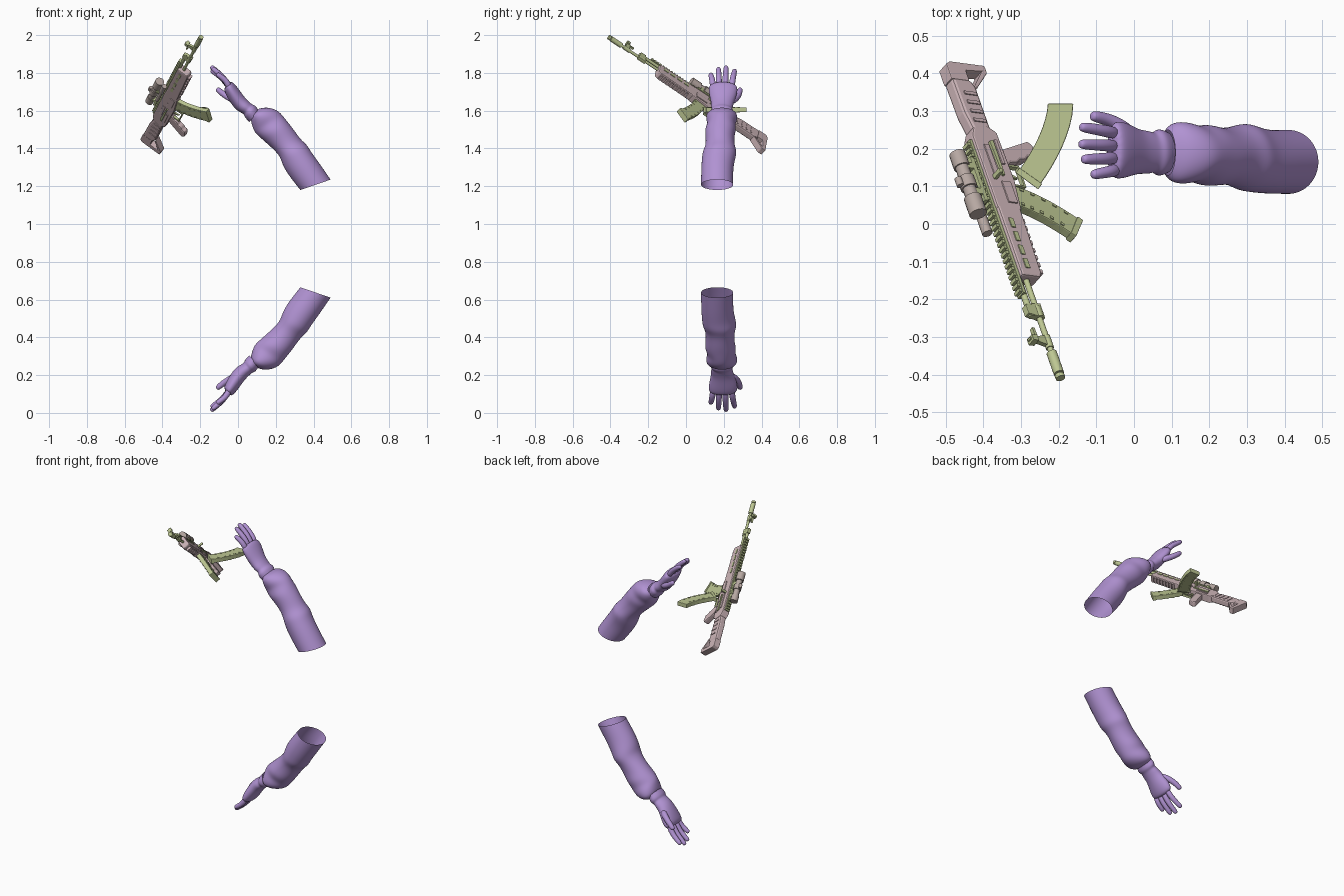
import bpy, bmesh, math
from mathutils import Matrix, Vector

cube = bpy.data.objects.get("Cube")
if cube:
    bpy.data.objects.remove(cube, do_unlink=True)


def material(name, rgb):
    m = bpy.data.materials.new(name)
    m.use_nodes = True
    m.diffuse_color = (*rgb, 1)
    m.node_tree.nodes["Principled BSDF"].inputs["Base Color"].default_value = (*rgb, 1)
    return m


PURPLE = material("soft purple", (.44, .29, .65))
PINK = material("dusty pink", (.62, .47, .49))
GREEN = material("pale olive", (.51, .57, .29))
BEIGE = material("warm beige", (.47, .39, .36))
MID = .9225    # height of the mirror plane between the two arms


def finish(bm, name, mat, matrix=None):
    bmesh.ops.recalc_face_normals(bm, faces=bm.faces)
    mesh = bpy.data.meshes.new(name)
    bm.to_mesh(mesh)
    bm.free()
    mesh.materials.append(mat)
    ob = bpy.data.objects.new(name, mesh)
    bpy.context.collection.objects.link(ob)
    if matrix:
        ob.matrix_world = matrix
    return ob


def skin(bm, rings, cap_start, cap_end):
    """Bridge rings of points with quads."""
    loops = [[bm.verts.new(p) for p in ring] for ring in rings]
    n = len(loops[0])
    for a, b in zip(loops, loops[1:]):
        for i in range(n):
            bm.faces.new((a[i], a[(i + 1) % n], b[(i + 1) % n], b[i])).smooth = True
    if cap_start:
        bm.faces.new(loops[0])
    if cap_end:
        bm.faces.new(loops[-1])


def mirrored_pair(bm, name):
    """Soft shape repeated below the mirror plane."""
    bmesh.ops.translate(bm, verts=bm.verts, vec=(0, 0, -MID))
    ob = finish(bm, name, PURPLE, Matrix.Translation((0, 0, MID)))
    mir = ob.modifiers.new("mirror", 'MIRROR')
    mir.use_axis = (False, False, True)
    mir.use_mirror_merge = False
    sub = ob.modifiers.new("smooth", 'SUBSURF')
    sub.levels = sub.render_levels = 2


def oval_limb(name, stations, fold, cap_end):
    """Stations: upper edge x z, lower edge x z, y range."""
    rings, n = [], 20
    for k, (xu, zu, xl, zl, y0, y1) in enumerate(stations):
        ring = []
        for i in range(n):
            t = math.tau * i / n
            w = fold if 0 < k < len(stations) - 1 else 0
            s = 1.015 + w * math.sin(2 * t + 1.9 * k) + w * math.sin(3 * t - 1.3 * k)
            c = math.cos(t) * s / 2
            ring.append(((xu + xl) / 2 + c * (xu - xl), (y0 + y1) / 2 + math.sin(t) * s * (y1 - y0) / 2,
                         (zu + zl) / 2 + c * (zu - zl)))
        rings.append(ring)
    bm = bmesh.new()
    skin(bm, rings, False, cap_end)
    mirrored_pair(bm, name)


# Sleeves with bunched cloth
oval_limb("sleeves", [
    (.49, 1.235, .33, 1.18, .08, .25), (.425, 1.33, .265, 1.265, .08, .25),
    (.385, 1.385, .235, 1.315, .085, .26), (.365, 1.42, .225, 1.35, .088, .267),
    (.33, 1.445, .2, 1.385, .105, .258), (.295, 1.5, .15, 1.43, .105, .255),
    (.265, 1.54, .115, 1.46, .1, .265), (.235, 1.575, .09, 1.485, .115, .258),
    (.205, 1.605, .078, 1.51, .105, .272), (.15, 1.62, .067, 1.545, .11, .27),
    (.11, 1.61, .07, 1.56, .13, .25)], .014, False)

# Gloves: cuff, wrist and palm
oval_limb("gloves", [
    (.11, 1.6, .06, 1.54, .135, .245), (.092, 1.628, .035, 1.565, .125, .255),
    (.075, 1.632, .033, 1.58, .14, .24), (.06, 1.645, .015, 1.59, .132, .248),
    (.035, 1.67, -.012, 1.605, .135, .25), (.008, 1.708, -.042, 1.645, .125, .267),
    (-.02, 1.745, -.067, 1.69, .119, .275), (-.042, 1.758, -.077, 1.72, .125, .262)], 0, True)


def finger(bm, points, r):
    pts = [Vector(p) for p in points]
    tip = (pts[-1] - pts[-2]).normalized() * r * .6
    pts.append(pts[-1] + tip)
    rings = []
    for i, p in enumerate(pts):
        d = (pts[min(i + 1, len(pts) - 1)] - pts[max(i - 1, 0)]).normalized()
        u = d.cross(Vector((0, 1, 0))).normalized()
        v = d.cross(u)
        rad = r * (.55 if i == len(pts) - 1 else 1.1 - .08 * i)
        rings.append([p + rad * (u * math.cos(a) + v * math.sin(a))
                      for a in (math.tau * j / 8 for j in range(8))])
    skin(bm, rings, True, True)


# Four fingers and a thumb
bm = bmesh.new()
for base, y, x, z in ((.145, .132, -.105, 1.79), (.175, .172, -.13, 1.82),
                      (.207, .212, -.137, 1.828), (.24, .257, -.135, 1.81)):
    root, end = Vector((-.045, base, 1.72)), Vector((x, y, z))
    bend = Vector((.008, 0, .008))
    finger(bm, [root, root.lerp(end, .4) + bend, root.lerp(end, .75) + bend / 2, end], .017)
finger(bm, [(.0, .235, 1.645), (-.04, .265, 1.665), (-.075, .28, 1.685), (-.105, .286, 1.71)], .019)
mirrored_pair(bm, "glove_fingers")

# Rifle frame: X runs back from the muzzle, Y sideways, Z up
back = -Vector((.285, -.81, .54)).normalized()
up = Vector((-.8, .1, .59))
up = (up - up.dot(back) * back).normalized()
RIFLE = Matrix.Translation((-.195, -.41, 1.99)) @ Matrix((back, up.cross(back), up)).transposed().to_4x4()


def prism(name, polys, width, mat, bevel=0, matrix=RIFLE, side=0):
    """Side outlines given as back/up points, extruded sideways."""
    bm = bmesh.new()
    for poly in polys:
        sides = [[bm.verts.new((t, side + w, h)) for t, h in poly] for w in (-width / 2, width / 2)]
        n = len(poly)
        bm.faces.new(sides[0])
        bm.faces.new(sides[1])
        for i in range(n):
            j = (i + 1) % n
            bm.faces.new((sides[0][i], sides[0][j], sides[1][j], sides[1][i]))
    ob = finish(bm, name, mat, matrix)
    if bevel:
        mod = ob.modifiers.new("bevel", 'BEVEL')
        mod.width = bevel
        mod.segments = 2
    return ob


def box(t0, t1, h0, h1):
    return [(t0, h0), (t1, h0), (t1, h1), (t0, h1)]


def tube(name, spans, h, mat, side=0):
    """Round steps along the rifle: start, end, radius."""
    bm = bmesh.new()
    for t0, t1, r in spans:
        skin(bm, [[(t, side + r * math.cos(a), h + r * math.sin(a))
                   for a in (math.tau * i / 16 for i in range(16))] for t in (t0, t1)], True, True)
    finish(bm, name, mat, RIFLE)


# Barrel group
tube("barrel", [(0, .012, .013), (.016, .085, .014), (.08, .4, .008), (.1, .14, .011),
                (.2, .235, .013)], 0, GREEN)
tube("gas_tube", [(.2, .36, .009)], .026, GREEN)
prism("front_sight", [[(.105, 0), (.14, 0), (.13, .04), (.115, .04)], box(.119, .125, .04, .062),
                      box(.12, .16, .034, .042)], .012, GREEN)
prism("front_sight_ears", [box(.112, .13, .04, .058)], .026, GREEN)
prism("gas_block", [[(.195, -.012), (.245, -.012), (.235, .04), (.205, .04)]], .02, GREEN, .002)

# Handguard with ridges and side vents
prism("handguard", [[(.325, -.035), (.34, -.042), (.57, -.048), (.57, .028), (.325, .028)]], .046, PINK, .006)
prism("handguard_ridges", [box(.345 + i * .024, .358 + i * .024, -.054, -.03) for i in range(8)], .03, PINK)
prism("handguard_vents", [box(.35 + i * .045, .38 + i * .045, -.006, .008) for i in range(4)], .052, GREEN)

# Receiver, cover and small controls
prism("receiver", [[(.55, -.05), (.65, -.062), (.81, -.058), (.83, -.03), (.82, .015), (.79, .03), (.55, .03)]],
      .046, PINK, .005)
prism("receiver_plates", [box(.57, .64, -.042, -.012), box(.66, .76, -.012, .004), box(.7, .78, -.045, -.035)],
      .054, PINK, .001)
prism("charging_handle", [box(.645, .66, -.002, .01)], .04, GREEN, .003, side=-.035)
prism("selector_lever", [[(.66, -.02), (.77, -.015), (.775, -.028), (.66, -.028)]], .06, GREEN)

# Toothed top rail
prism("top_rail", [box(.27, .78, .029, .038)], .028, GREEN)
prism("rail_teeth", [box(.275 + i * .018, .285 + i * .018, .036, .047) for i in range(28)], .024, GREEN)

# Trigger and guard
prism("trigger_guard", [box(.645, .65, -.105, -.055), box(.645, .715, -.108, -.102), box(.71, .716, -.105, -.055)],
      .014, GREEN)
prism("trigger", [[(.68, -.055), (.69, -.055), (.684, -.08), (.676, -.094), (.674, -.09)]], .008, GREEN)

# Pistol grip with finger swells
prism("pistol_grip", [[(.7, -.055), (.755, -.055), (.765, -.075), (.8, -.16), (.785, -.175), (.75, -.165),
                       (.746, -.145), (.736, -.135), (.732, -.115), (.72, -.1), (.718, -.08)]], .034, PINK, .007)

# Shoulder stock: tube, cheek piece, open butt frame
prism("stock", [[(.81, -.045), (.96, -.045), (.985, -.035), (.985, .028), (.87, .026), (.81, .015)]],
      .04, PINK, .009)
prism("stock_butt", [[(.98, .03), (1.03, .03), (1.04, .015), (1.04, -.1), (1.02, -.1), (1.015, -.03), (.98, -.03)],
                     [(.955, -.045), (.97, -.045), (1.025, -.088), (1.025, -.1), (1.015, -.1)]], .038, PINK, .003)
prism("stock_ribs", [box(.84 + i * .03, .85 + i * .03, -.035, .005) for i in range(4)], .046, PINK)

# Optic on its mount
prism("optic_mount", [box(.575, .72, .045, .058), box(.595, .615, .05, .08), box(.68, .7, .05, .08)],
      .03, GREEN, .002)
tube("optic", [(.535, .59, .024), (.585, .7, .018), (.69, .735, .022), (.62, .655, .023)], .085, BEIGE)
tube("optic_turret", [(.625, .65, .01)], .112, BEIGE)
tube("side_lamp", [(.5, .56, .014), (.55, .64, .01)], .045, BEIGE, side=.034)


def magazine(name, matrix):
    """Curved box with ribs on both edges and a floor plate."""
    def at(s, w):
        slope = Vector((-.145 * s ** .7, -.2)).normalized()
        return Vector((.61 - .085 * s ** 1.7, -.03 - .2 * s)) + w * Vector((-slope.y, slope.x))

    steps = [i / 8 for i in range(9)]
    prism(name, [[at(s, -.034) for s in steps] + [at(s, .034) for s in reversed(steps)]], .026, GREEN, .003, matrix)
    prism(name + "_ribs", [[at(s, e - .004), at(s + .05, e - .004), at(s + .05, e + .004), at(s, e + .004)]
                           for s in (.2, .35, .5, .65, .8) for e in (-.025, .025)], .031, GREEN, 0, matrix)
    prism(name + "_floor", [[at(.96, -.037), at(1.03, -.037), at(1.03, .037), at(.96, .037)]],
          .031, GREEN, .002, matrix)


# One magazine fitted, one floating flat beside the rifle
magazine("fitted_magazine", RIFLE)
magazine("spare_magazine", Matrix.Translation((-.805, .35, 1.605)) @ Matrix.Rotation(-math.pi / 2, 4, 'X'))
